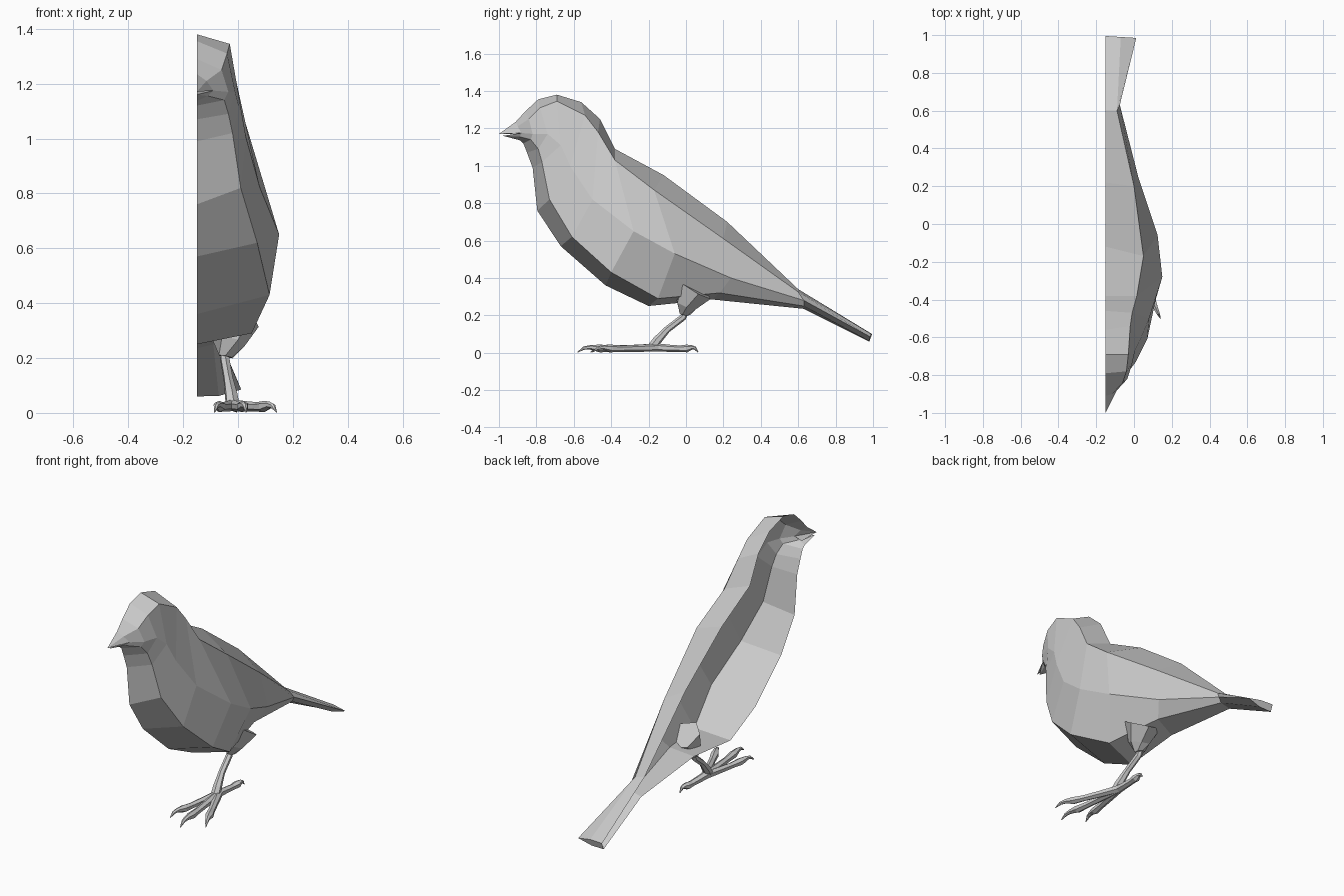
import bpy, bmesh
from mathutils import Vector

if "Cube" in bpy.data.objects:
    bpy.data.objects.remove(bpy.data.objects["Cube"])

CUT = -0.15  # open symmetry plane of the half bird


def make_object(name, verts, faces):
    bm = bmesh.new()
    vs = [bm.verts.new(v) for v in verts]
    for f in faces:
        bm.faces.new([vs[i] for i in f])
    bmesh.ops.recalc_face_normals(bm, faces=bm.faces)
    mesh = bpy.data.meshes.new(name)
    bm.to_mesh(mesh)
    bm.free()
    ob = bpy.data.objects.new(name, mesh)
    bpy.context.collection.objects.link(ob)
    return ob


def bridge(rows, n, closed):
    """Quads between consecutive rings of n points."""
    m = n if closed else n - 1
    return [(r * n + i, r * n + (i + 1) % n, (r + 1) * n + (i + 1) % n, (r + 1) * n + i)
            for r in range(rows - 1) for i in range(m)]


def tube(name, path, radii, sides=6, flat=1.0):
    """Faceted tapering tube; radii are (width, height) scaled by flat."""
    pts = [Vector(p) for p in path]
    verts = []
    from math import cos, sin, tau
    for i, p in enumerate(pts):
        t = (pts[min(i + 1, len(pts) - 1)] - pts[max(i - 1, 0)]).normalized()
        side = t.cross(Vector((0, 0, 1))).normalized()
        up = side.cross(t)
        for k in range(sides):
            a = tau * (k + 0.5) / sides
            verts.append(p + side * cos(a) * radii[i] + up * sin(a) * radii[i] * flat)
    faces = bridge(len(pts), sides, True)
    faces += [tuple(range(sides)), tuple(range(len(verts) - sides, len(verts)))]
    return make_object(name, verts, faces)


# Long rails of the body, beak base to tail end
spine = [(-.91, 1.235), (-.86, 1.29), (-.79, 1.355), (-.69, 1.38), (-.56, 1.34), (-.46, 1.25),
         (-.38, 1.09), (-.12, .95), (.22, .70), (.60, .34), (.995, .10)]
shoulder = [(-.115, -.90, 1.21), (-.06, -.84, 1.25), (-.04, -.78, 1.31), (-.03, -.69, 1.345),
            (-.02, -.54, 1.27), (-.01, -.47, 1.18), (.015, -.38, 1.03), (.05, -.17, .87),
            (.0, .2, .61), (-.09, .6, .325), (-.07, .99, .10)]
flank = [(-.09, -.88, 1.175), (-.035, -.82, 1.17), (-.01, -.74, 1.17), (.005, -.67, 1.11),
         (.03, -.62, 1.0), (.08, -.5, .82), (.15, -.28, .65), (.125, -.06, .53),
         (.025, .24, .40), (-.075, .63, .28), (.012, .985, .085)]
breast = [(-.11, -.89, 1.155), (-.05, -.83, 1.14), (-.035, -.79, 1.09), (-.02, -.77, 1.02),
          (.01, -.73, .82), (.07, -.61, .62), (.115, -.4, .43), (.05, -.15, .29),
          (-.02, .18, .32), (-.09, .63, .25), (-.07, .98, .062)]
keel = [(-.89, 1.137), (-.87, 1.12), (-.85, 1.07), (-.82, .99), (-.795, .76), (-.67, .57),
        (-.43, .36), (-.2, .25), (.14, .285), (.63, .235), (.98, .06)]

# Body shell with tail end closed and the centre plane left open
verts = []
for t, u, m, l, b in zip(spine, shoulder, flank, breast, keel):
    verts += [(CUT, *t), u, m, l, (CUT, *b)]
last = len(verts)
make_object("body", verts, bridge(len(spine), 5, False) + [tuple(range(last - 5, last))])

# Beak halves, with a narrow gape between them
gape = (CUT, -.86, 1.172)
top = [(CUT, -1, 1.17), verts[0], verts[1], verts[2], gape]
low = [(CUT, -.98, 1.16), gape, verts[2], verts[3], verts[4]]
fan = [(0, 1, 2), (0, 2, 3), (0, 3, 4)]
make_object("upper_beak", top, fan)
make_object("lower_beak", low, fan)

# Feathered thigh and shank
tube("thigh", [(-.02, .05, .34), (-.035, .0, .255), (-.045, -.005, .205)], [.10, .06, .028], 6)
tube("shank", [(-.047, .0, .225), (-.047, -.015, .19), (-.036, -.10, .125), (-.025, -.155, .065),
               (-.02, -.18, .03)], [.018, .018, .018, .024, .026], 6)

# Toes with hooked claws
root = Vector((-.02, -.15, .028))
toes = {"inner_toe": (-.085, -.51), "middle_toe": (.03, -.58),
        "outer_toe": (.14, -.50), "hind_toe": (-.005, .065)}
for name, (x, y) in toes.items():
    tip = Vector((x, y, .003))
    path = [root.lerp(tip, f) for f in (0, .3, .55, .72, .84, .92, 1)]
    for p, z in zip(path, (.028, .024, .022, .023, .029, .025, .003)):
        p.z = z
    tube(name, path, [.024, .021, .019, .023, .014, .010, .002], 6, .9)
